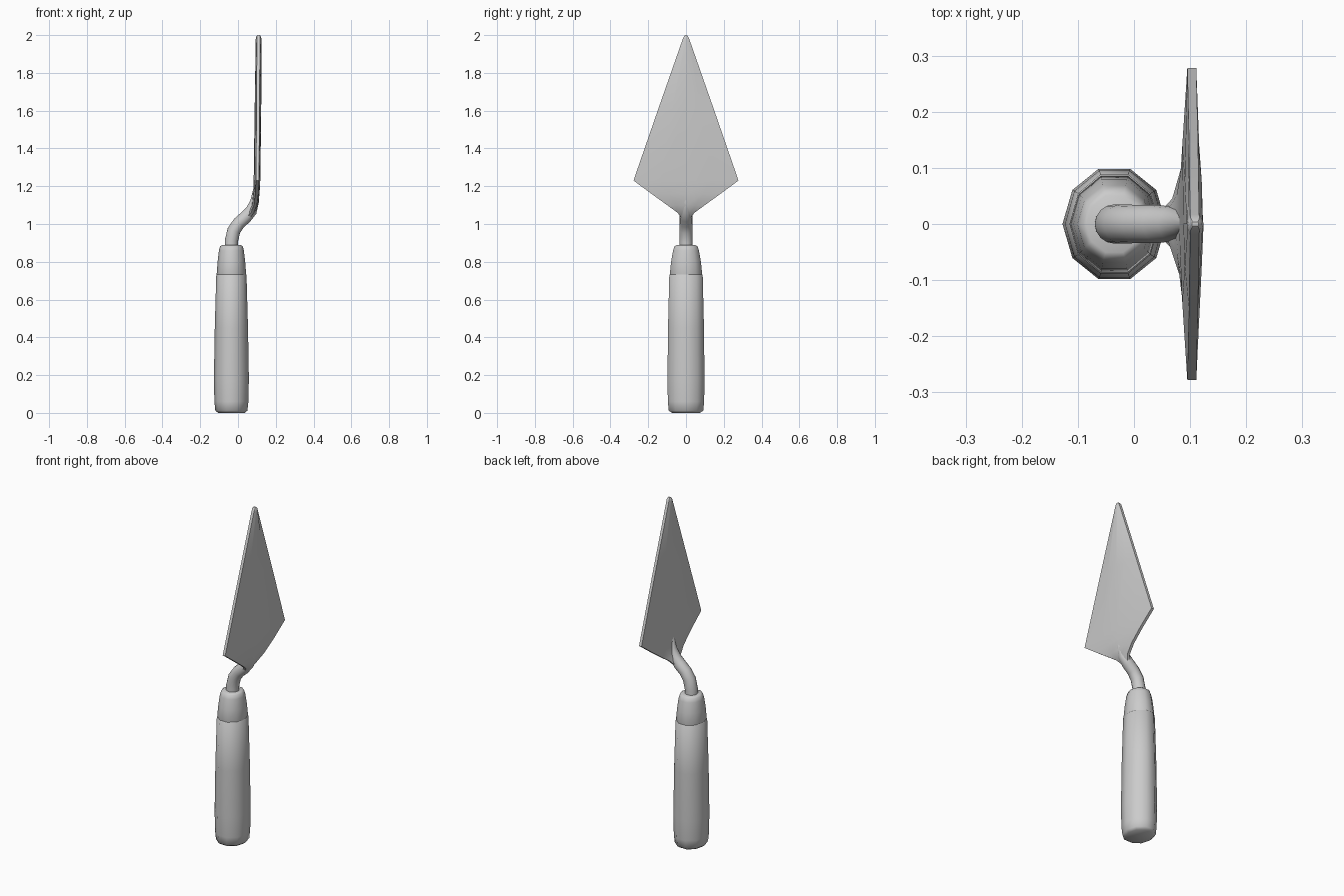
import bpy, bmesh, math
from mathutils import Vector

if "Cube" in bpy.data.objects:
    bpy.data.objects.remove(bpy.data.objects["Cube"])

grey = bpy.data.materials.new("plain grey")
grey.use_nodes = True
colour = (0.6, 0.6, 0.6, 1)
grey.diffuse_color = colour
grey.node_tree.nodes["Principled BSDF"].inputs["Base Color"].default_value = colour


def loft(name, rings, angle):
    """Skin a list of equal-length point rings and cap both ends."""
    bm = bmesh.new()
    loops = [[bm.verts.new(p) for p in ring] for ring in rings]
    n = len(loops[0])
    for a, b in zip(loops, loops[1:]):
        for i in range(n):
            j = (i + 1) % n
            bm.faces.new((a[i], a[j], b[j], b[i]))
    bm.faces.new(loops[0])
    bm.faces.new(loops[-1])
    bmesh.ops.recalc_face_normals(bm, faces=bm.faces)
    mesh = bpy.data.meshes.new(name)
    bm.to_mesh(mesh)
    bm.free()
    mesh.materials.append(grey)
    obj = bpy.data.objects.new(name, mesh)
    bpy.context.collection.objects.link(obj)
    bpy.ops.object.select_all(action="DESELECT")
    obj.select_set(True)
    bpy.context.view_layer.objects.active = obj
    bpy.ops.object.shade_smooth_by_angle(angle=math.radians(angle))
    return obj


def turned(name, profile, sides=10, x=-0.035):
    """Slightly oval turned part from (x radius, y radius, height)."""
    turns = [math.tau * i / sides for i in range(sides)]
    rings = [[(x + rx * math.cos(t), ry * math.sin(t), z) for t in turns]
             for rx, ry, z in profile]
    return loft(name, rings, 50)


# Handle grip with a rounded butt
turned("handle_grip", [
    (0.070, 0.078, 0.0), (0.085, 0.096, 0.012), (0.090, 0.101, 0.06),
    (0.0925, 0.103, 0.18), (0.088, 0.100, 0.45), (0.080, 0.093, 0.73),
    (0.076, 0.088, 0.735)])

# Tapered collar above the seam
turned("handle_collar", [
    (0.076, 0.087, 0.725), (0.078, 0.090, 0.735), (0.073, 0.083, 0.80),
    (0.066, 0.072, 0.86), (0.060, 0.064, 0.882), (0.050, 0.053, 0.888)])

# Bent shank, a round section swept along a smoothed path
path = [Vector(p) for p in [
    (-0.035, 0.86), (-0.035, 0.91), (-0.022, 0.965), (0.005, 1.005),
    (0.04, 1.036), (0.07, 1.07), (0.088, 1.12), (0.097, 1.20)]]
radii = [0.035, 0.035, 0.035, 0.034, 0.034, 0.031, 0.023, 0.012]
rings = []
for i, (p, r) in enumerate(zip(path, radii)):
    d = (path[min(i + 1, len(path) - 1)] - path[max(i - 1, 0)]).normalized()
    rings.append([(p.x + r * math.cos(t) * d.y, r * math.sin(t),
                   p.y - r * math.cos(t) * d.x)
                  for t in [math.tau * k / 16 for k in range(16)]])
loft("shank", rings, 60)

# Kite blade: height, half width, edge middle, back ridge, front ridge
sections = [
    (1.035, 0.026, 0.058, 0.040, 0.076),
    (1.06, 0.045, 0.076, 0.055, 0.094),
    (1.10, 0.100, 0.092, 0.073, 0.107),
    (1.16, 0.183, 0.100, 0.080, 0.114),
    (1.23, 0.278, 0.103, 0.083, 0.118),
    (1.60, 0.150, 0.106, 0.088, 0.123),
    (1.98, 0.017, 0.108, 0.094, 0.124),
    (1.993, 0.011, 0.109, 0.097, 0.121),
    (2.00, 0.004, 0.109, 0.103, 0.115)]
rings = []
for z, w, edge, back, front in sections:
    t = min(0.008, (front - back) * 0.4)
    mid_b, mid_f = back + 0.25 * (edge - t - back), front - 0.25 * (front - edge - t)
    half = [(front, 0), (mid_f, w * 0.5), (edge + t, w), (edge - t, w),
            (mid_b, w * 0.5), (back, 0)]
    ring = half + [(x, -y) for x, y in reversed(half[1:-1])]
    rings.append([(x, y, z) for x, y in ring])
loft("blade", rings, 35)
